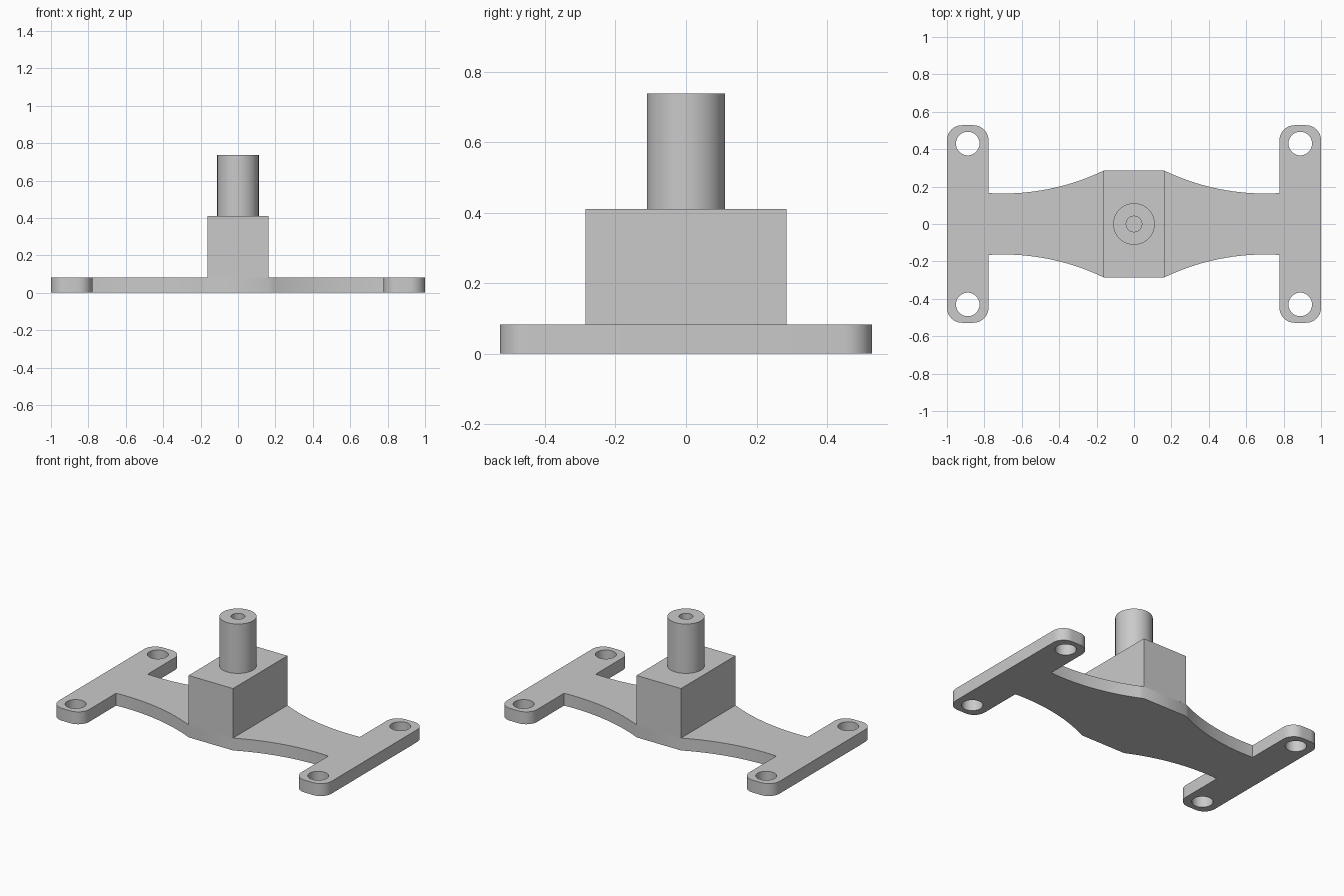
import bpy
import bmesh
from math import cos, sin, pi, sqrt, radians

cube = bpy.data.objects.get("Cube")
if cube:
    bpy.data.objects.remove(cube, do_unlink=True)

grey = bpy.data.materials.new("plain grey")
grey.use_nodes = True
grey.diffuse_color = (0.59, 0.59, 0.59, 1)
grey.node_tree.nodes["Principled BSDF"].inputs["Base Color"].default_value = grey.diffuse_color


def arc(cx, cy, r, start, end, steps):
    """Points along an arc, angles in degrees."""
    angles = [radians(start + (end - start) * i / steps) for i in range(steps + 1)]
    return [(cx + r * cos(a), cy + r * sin(a)) for a in angles]


def circle(cx, cy, r, steps=48):
    return arc(cx, cy, r, 0, 360, steps)[:-1]


def extruded(name, outline, holes, bottom, top):
    """Solid with a flat outline and round through holes."""
    bm = bmesh.new()
    for loop in [outline] + holes:
        verts = [bm.verts.new((x, y, bottom)) for x, y in loop]
        for a, b in zip(verts, verts[1:] + verts[:1]):
            bm.edges.new((a, b))
    bmesh.ops.triangle_fill(bm, use_beauty=True, edges=bm.edges[:], normal=(0, 0, 1))
    lifted = bmesh.ops.extrude_face_region(bm, geom=bm.faces[:], use_keep_orig=True)
    raised = [g for g in lifted["geom"] if isinstance(g, bmesh.types.BMVert)]
    bmesh.ops.translate(bm, verts=raised, vec=(0, 0, top - bottom))
    bmesh.ops.recalc_face_normals(bm, faces=bm.faces[:])
    mesh = bpy.data.meshes.new(name)
    bm.to_mesh(mesh)
    bm.free()
    mesh.materials.append(grey)
    obj = bpy.data.objects.new(name, mesh)
    bpy.context.collection.objects.link(obj)
    bpy.ops.object.select_all(action='DESELECT')
    obj.select_set(True)
    bpy.context.view_layer.objects.active = obj
    bpy.ops.object.shade_smooth_by_angle(angle=radians(30))
    return obj


PLATE_TOP, BLOCK_TOP, POST_TOP = 0.082, 0.41, 0.737
BLOCK_X, BLOCK_Y = 0.163, 0.285
FOOT_X, FOOT_Y, CORNER = 0.778, 0.528, 0.08

# Quarter outline of the plate: concave waist, then the rounded foot bar
waist_x, waist_y, waist_r = 0.70, 0.163, 1.243
quarter = []
for i in range(25):
    x = BLOCK_X + (FOOT_X - BLOCK_X) * i / 24
    quarter.append((x, waist_y + waist_r - sqrt(waist_r ** 2 - (x - waist_x) ** 2)))
quarter += arc(FOOT_X + CORNER, FOOT_Y - CORNER, CORNER, 180, 90, 10)
quarter += arc(1 - CORNER, FOOT_Y - CORNER, CORNER, 90, 0, 10)

# Mirror the quarter into the full outline
half = quarter + [(x, -y) for x, y in reversed(quarter)]
outline = half + [(-x, y) for x, y in reversed(half)]
bolt_holes = [circle(sx * 0.889, sy * 0.43, 0.063) for sx in (-1, 1) for sy in (-1, 1)]
extruded("base_plate", outline, bolt_holes, 0, PLATE_TOP)

# Centre block
corners = [(-BLOCK_X, -BLOCK_Y), (BLOCK_X, -BLOCK_Y), (BLOCK_X, BLOCK_Y), (-BLOCK_X, BLOCK_Y)]
extruded("centre_block", corners, [], PLATE_TOP, BLOCK_TOP)

# Hollow post
extruded("hollow_post", circle(0, 0, 0.111, 64), [circle(0, 0, 0.042)], BLOCK_TOP, POST_TOP)
